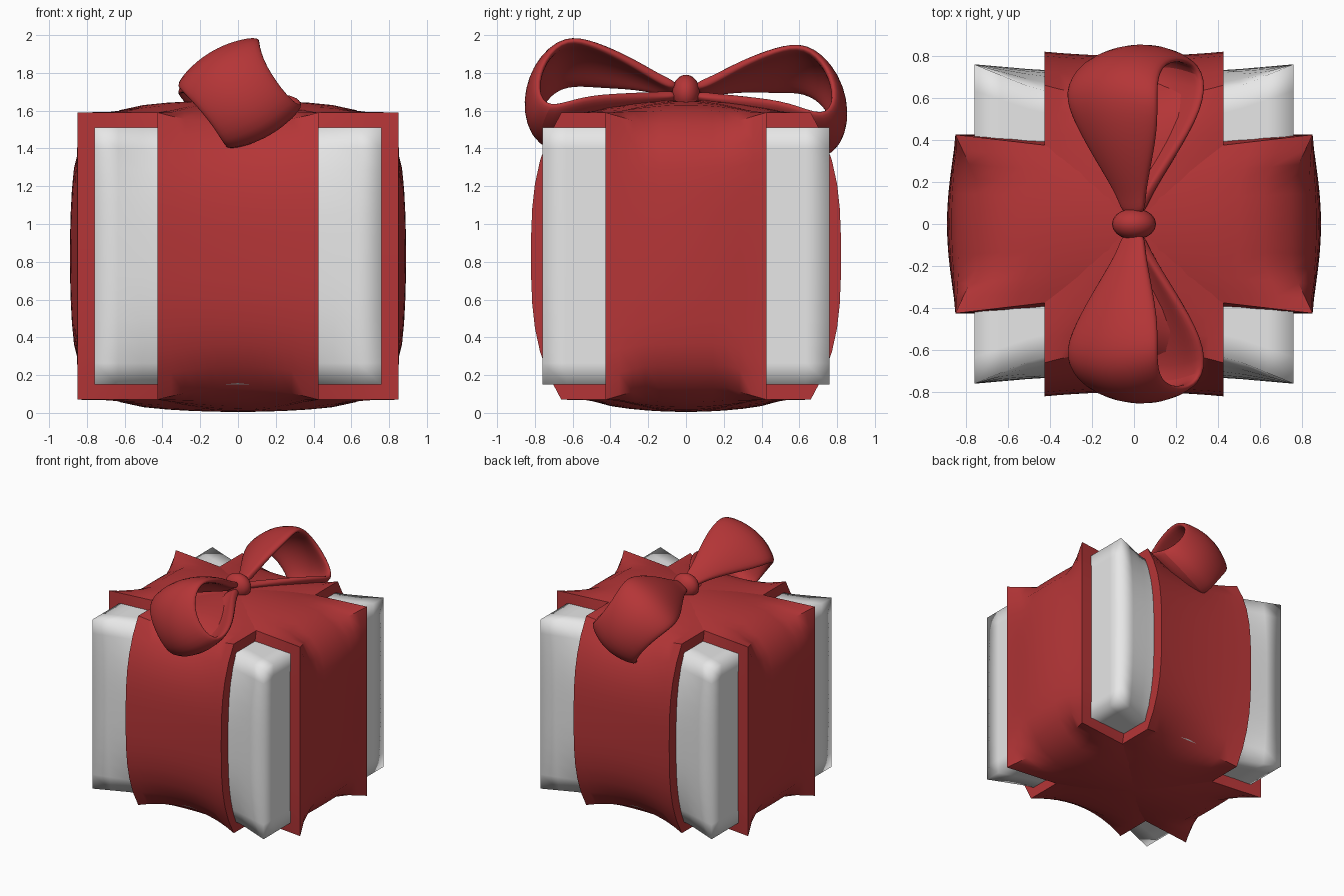
import bpy, bmesh, math
from mathutils import Vector

if "Cube" in bpy.data.objects:
    bpy.data.objects.remove(bpy.data.objects["Cube"])


def material(name, rgb):
    m = bpy.data.materials.new(name)
    m.diffuse_color = (*rgb, 1)
    m.use_nodes = True
    m.node_tree.nodes["Principled BSDF"].inputs["Base Color"].default_value = m.diffuse_color
    return m


WHITE = material("white_paper", (0.8, 0.8, 0.8))
RED = material("red_ribbon", (0.46, 0.036, 0.038))


def finish(name, bm, mat, angle=40):
    me = bpy.data.meshes.new(name)
    bmesh.ops.recalc_face_normals(bm, faces=bm.faces[:])
    bm.to_mesh(me)
    bm.free()
    ob = bpy.data.objects.new(name, me)
    bpy.context.collection.objects.link(ob)
    me.materials.append(mat)
    bpy.ops.object.select_all(action='DESELECT')
    ob.select_set(True)
    bpy.context.view_layer.objects.active = ob
    bpy.ops.object.shade_smooth_by_angle(angle=math.radians(angle))
    return ob


def shaped_cube(name, mat, shape, angle=40, cuts=11):
    """Gridded cube whose -1..1 coordinates are remapped by shape()."""
    bm = bmesh.new()
    bmesh.ops.create_cube(bm, size=2)
    bmesh.ops.subdivide_edges(bm, edges=bm.edges[:], cuts=cuts, use_grid_fill=True)
    for v in bm.verts:
        v.co = shape(*v.co)
    return finish(name, bm, mat, angle)


# Box: sharp corners, front and back pulled in by the ribbon
def box_shape(u, v, w):
    a = min((1 - abs(u)) / 0.45, 1)
    return Vector((0.76 * u, v * (0.76 - a * (0.03 + 0.11 * abs(w) ** 3)), 0.83 + 0.68 * w))


# Ribbon running front to back, its folds rounded off between the edges
def long_band(u, v, w):
    c = 1 - u * u
    y = v * (0.82 - 0.02 * c - 0.16 * abs(w) ** 3 - 0.04 * c * w ** 8)
    z = w * (0.76 + c * (0.065 * (1 - v * v) - 0.06 * v ** 8))
    return Vector((0.425 * u, y, 0.83 + z))


# Ribbon running left to right: square edges, swollen centre, rounded folds
def cross_band(u, v, w):
    c = 1 - v * v
    fold = min((1 - abs(v)) * 2, 1)
    x = u * (0.85 + 0.04 * c ** 1.5 * (1 - w * w) - 0.10 * fold * w ** 8)
    half = 0.425 - 0.05 * min((1 - abs(u)) / 0.5, 1) * w ** 4
    z = w * (0.76 + 0.065 * c * (1 - u * u) + 0.015 * c * u * u - 0.075 * fold * u ** 8)
    return Vector((x, half * v, 0.83 + z))


shaped_cube("gift_box", WHITE, box_shape, 130)
shaped_cube("front_back_ribbon", RED, long_band)
shaped_cube("side_ribbon", RED, cross_band)

# Bow loops: stations of (x, distance from knot, z, half width)
LOOP = [(0, .05, 1.71, .06), (-.01, .13, 1.735, .075), (-.05, .28, 1.805, .15),
        (-.10, .48, 1.87, .23), (-.13, .66, 1.895, .26), (-.07, .79, 1.78, .22),
        (.06, .83, 1.60, .205), (.155, .76, 1.47, .23), (.16, .57, 1.54, .22),
        (.08, .30, 1.615, .13), (.02, .13, 1.66, .06), (0, .05, 1.67, .05)]
ACROSS = Vector((0.87, 0, 0.5))


def bow_loop(name, side, drop):
    bm = bmesh.new()
    pts = [Vector((x, side * d, z - drop * d)) for x, d, z, _ in LOOP]
    middle = Vector((0.01, side * 0.45, 1.69))
    rows = []
    for p, (_, _, _, h) in zip(pts, LOOP):
        out = p - middle
        out = (out - ACROSS * out.dot(ACROSS)).normalized()
        rows.append([bm.verts.new(p + ACROSS * h * t + out * 0.3 * h * (0.4 - t * t))
                     for t in (-1, -0.5, 0, 0.5, 1)])
    for a, b in zip(rows, rows[1:]):
        for i in range(4):
            bm.faces.new((a[i], a[i + 1], b[i + 1], b[i]))
    ob = finish(name, bm, RED, 60)
    s = ob.modifiers.new("thickness", 'SOLIDIFY')
    s.thickness = 0.05
    s.offset = 0
    d = ob.modifiers.new("smooth", 'SUBSURF')
    d.levels = d.render_levels = 2


bow_loop("front_bow_loop", -1, 0)
bow_loop("back_bow_loop", 1, 0.06)

# Knot
bm = bmesh.new()
bmesh.ops.create_uvsphere(bm, u_segments=20, v_segments=12, radius=1)
for v in bm.verts:
    v.co = Vector((v.co.x * 0.105, v.co.y * 0.075, 1.695 + v.co.z * 0.095))
finish("bow_knot", bm, RED, 60)
